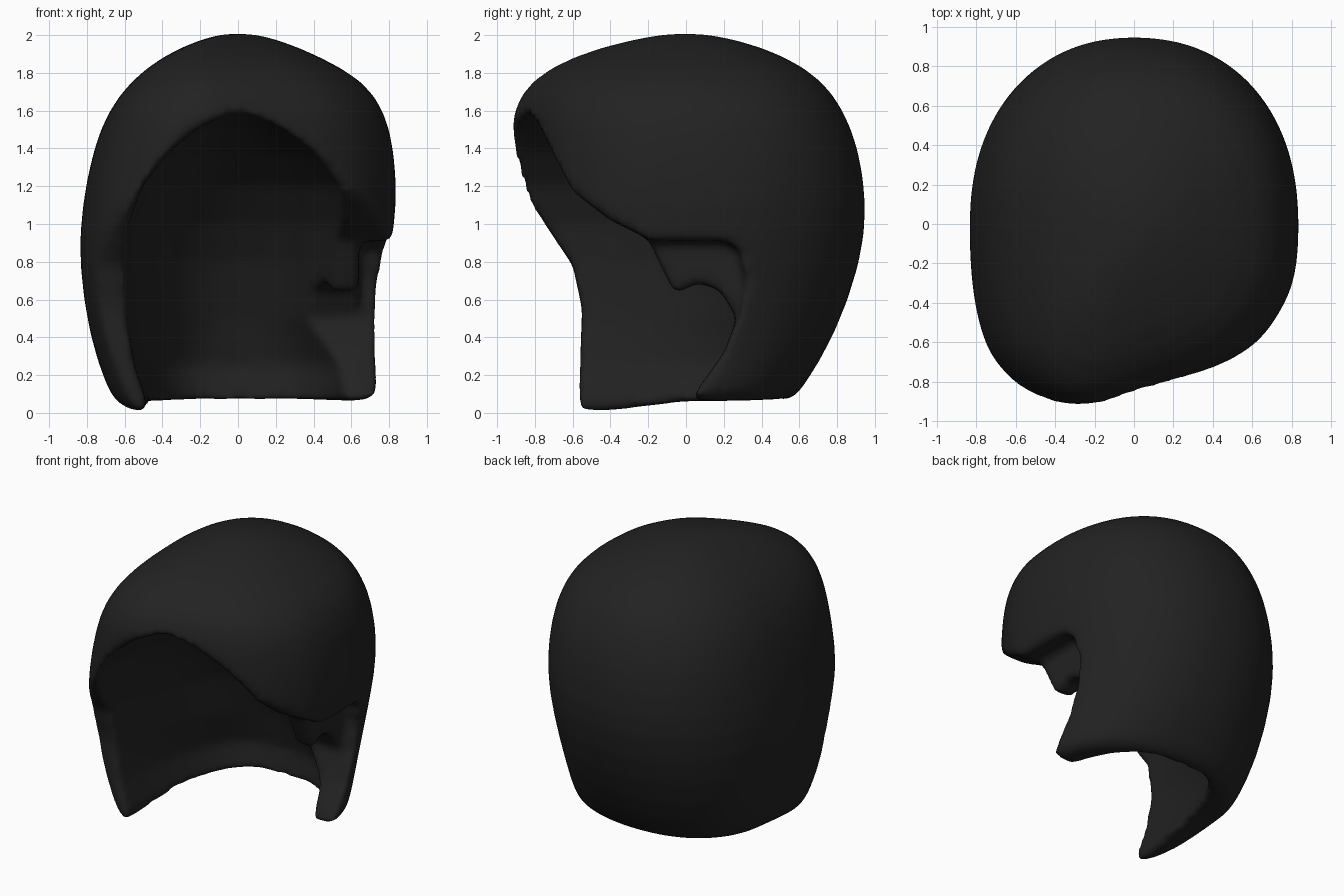
import bpy, bmesh, math
from mathutils import Vector

cube = bpy.data.objects.get("Cube")
if cube:
    bpy.data.objects.remove(cube, do_unlink=True)


def make_object(name, bm):
    bmesh.ops.recalc_face_normals(bm, faces=bm.faces)
    mesh = bpy.data.meshes.new(name)
    bm.to_mesh(mesh)
    bm.free()
    obj = bpy.data.objects.new(name, mesh)
    bpy.context.collection.objects.link(obj)
    return obj


def apply_modifier(obj, kind, **settings):
    mod = obj.modifiers.new(kind.title(), kind)
    for key, value in settings.items():
        setattr(mod, key, value)
    bpy.context.view_layer.objects.active = obj
    bpy.ops.object.modifier_apply(modifier=mod.name)


def loft(name, rings):
    """Skin a closed solid over a stack of rings."""
    bm = bmesh.new()
    rows = [[bm.verts.new(p) for p in ring] for ring in rings]
    for low, high in zip(rows, rows[1:]):
        for i in range(len(low)):
            j = (i + 1) % len(low)
            bm.faces.new((low[i], low[j], high[j], high[i]))
    bm.faces.new(rows[0][::-1])
    bm.faces.new(rows[-1])
    return make_object(name, bm)


def side_prism(name, outline, start, end):
    """Solid with a (y, z) outline, running along x."""
    return loft(name, [[(x, y, z) for y, z in outline] for x in (start, end)])


def cut(obj, cutter):
    apply_modifier(obj, "BOOLEAN", object=cutter, operation="DIFFERENCE", solver="EXACT")
    bpy.data.objects.remove(cutter, do_unlink=True)


def signed_power(value, exponent):
    return math.copysign(abs(value) ** exponent, value)


def clamp(value):
    return max(0, min(1, value))


def outer_ring(z, right, left, front, back, segments=36):
    ring = []
    for i in range(segments):
        a = 2 * math.pi * i / segments
        c, s = math.cos(a), math.sin(a)
        power = 2 / 2.65 if s < 0 else 2 / 2.2
        x = signed_power(c, power) * (left if c > 0 else right)
        y = signed_power(s, power) * (back if s > 0 else front)
        # The fringe sweeps forward on the right; the nape sits a little higher
        y += .1 * math.tanh(4 * x) * clamp(-2 * s) * clamp(.3 + z)
        lift = .07 * clamp(2 * y + 1) * clamp(1 - z / .3)
        ring.append((x, y, z + lift))
    return ring


def cavity_ring(z, right, left, back, steps=20):
    start = -.85
    ring = [(-right, -1.4, z), (left, -1.4, z)]
    power = 2 / (3.0 if z < .4 else 2.3)
    for i in range(steps + 1):
        a = math.pi * i / steps
        c, s = math.cos(a), max(0, math.sin(a))
        x = signed_power(c, power) * (left if c > 0 else right)
        ring.append((x, start + (back - start) * s ** power, z))
    return ring


# Outer form: height, right width, left width, front depth, back depth
levels = [
    (-.005, .58, .66, .66, .50), (.0, .65, .73, .75, .57), (.1, .70, .76, .79, .63),
    (.4, .79, .755, .85, .79), (.8, .85, .80, .88, .935), (1.1, .83, .85, .89, .965),
    (1.4, .77, .83, .88, .92), (1.6, .69, .78, .875, .84), (1.76, .57, .67, .79, .73),
    (1.89, .40, .43, .57, .53), (1.975, .21, .22, .28, .28), (2.01, .07, .07, .08, .08),
]
hair = loft("hair", [outer_ring(*level) for level in levels])
apply_modifier(hair, "SUBSURF", levels=1)

# Hollow for the head, sloping from the fringe down to the nape
cavity_levels = [
    (-.2, .48, .63, .50), (.07, .49, .63, .50), (.25, .55, .63, .53), (.5, .60, .61, .46),
    (.8, .61, .60, .34), (1.0, .585, .60, .22), (1.2, .51, .55, .05), (1.38, .37, .41, -.18),
    (1.51, .21, .23, -.45), (1.58, .05, .07, -.78),
]
cut(hair, loft("cavity", [cavity_ring(*level) for level in cavity_levels]))

# Front edge of the right side
right_edge = [
    (-1.4, -.2), (-.57, -.2), (-.57, .1), (-.55, .55), (-.60, .78), (-.75, 1.0),
    (-.89, 1.2), (-.96, 1.4), (-1.4, 1.4),
]
cut(hair, side_prism("right_edge_cutter", right_edge, -1.3, .05))

# Swept fringe edge, hanging tuft and forward-curling lobe of the left side
left_edge = [
    (-1.4, -.2), (-1.4, 1.5), (-.78, 1.5), (-.70, 1.35), (-.6, 1.17), (-.4, 1.02),
    (-.2, .92), (-.13, .77), (-.07, .65), (-.03, .64), (.06, .69), (.18, .65),
    (.27, .5), (.2, .32), (.05, .11), (.05, -.2),
]
cut(hair, side_prism("left_edge_cutter", left_edge, .3, 1.3))

# Recess over the tuft
recess = [(-.27, .91), (.2, .91), (.28, .87), (.31, .7), (.28, .48), (.1, .48), (-.27, .6)]
cut(hair, side_prism("recess_cutter", recess, .64, 1.3))

# Round off the rims
apply_modifier(hair, "REMESH", mode="VOXEL", voxel_size=.025)
apply_modifier(hair, "SMOOTH", factor=.5, iterations=12)

black = bpy.data.materials.new("soft black")
black.use_nodes = True
colour = (.016, .016, .016, 1)
black.diffuse_color = colour
black.node_tree.nodes["Principled BSDF"].inputs["Base Color"].default_value = colour
hair.data.materials.clear()
hair.data.materials.append(black)
for p in hair.data.polygons:
    p.use_smooth = True
